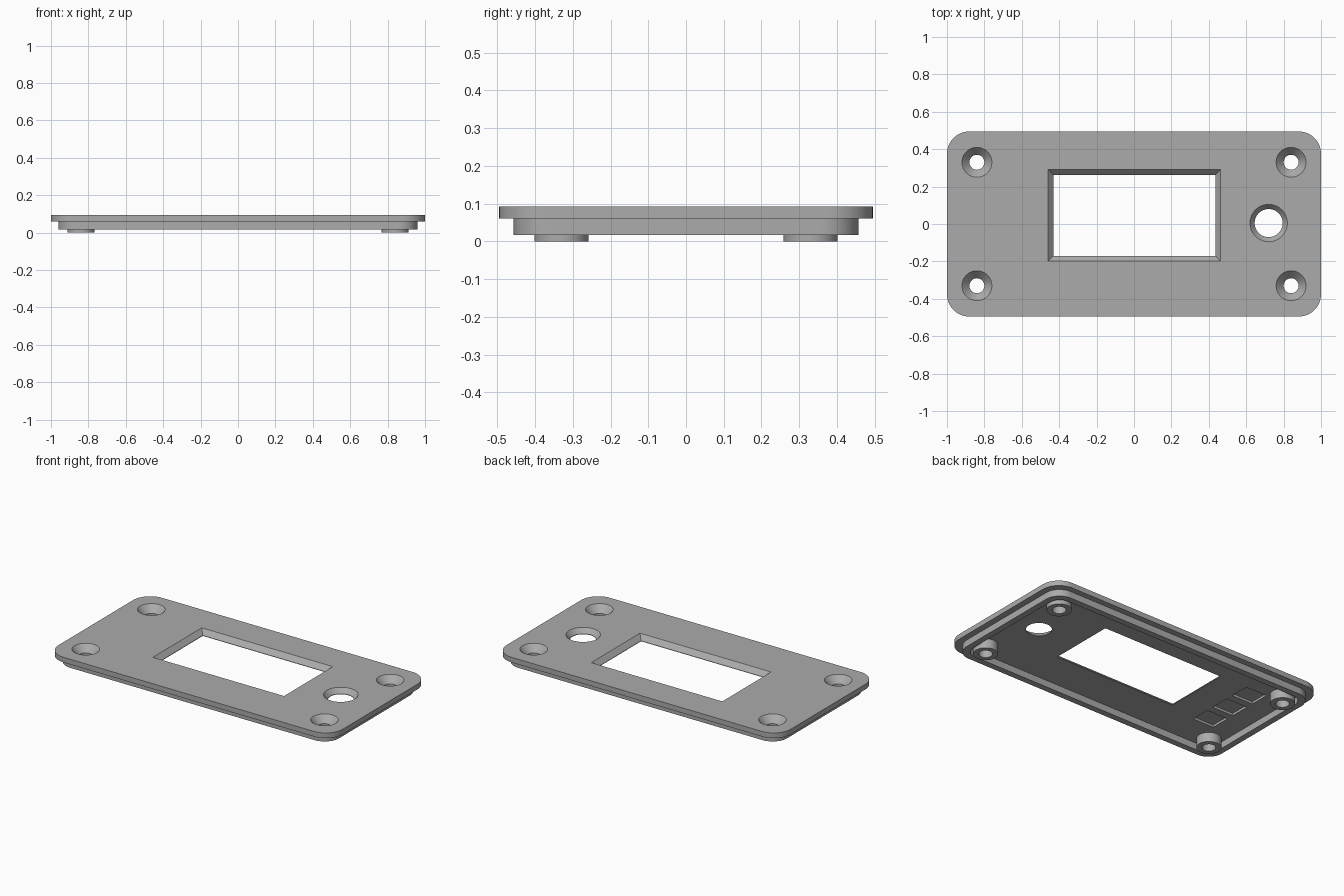
import bpy, bmesh
from math import sin, cos, pi

old = bpy.data.objects.get("Cube")
if old:
    bpy.data.objects.remove(old, do_unlink=True)

GREY = (0.41, 0.41, 0.41, 1)
grey = bpy.data.materials.new("grey plastic")
grey.use_nodes = True
grey.diffuse_color = GREY
grey.node_tree.nodes["Principled BSDF"].inputs["Base Color"].default_value = GREY

Z_TOP, Z_PLATE, Z_LIP = 0.093, 0.06, 0.017
OVER = 0.02     # how far cutters overshoot a surface


def outline(hx, hy, r=0, steps=12, centre=(0, 0)):
    """Rounded rectangle; r = hx = hy gives a circle, r = 0 a plain rectangle."""
    pts = []
    for q, (sx, sy) in enumerate([(1, 1), (-1, 1), (-1, -1), (1, -1)]):
        last = r == hx
        count = 1 if r == 0 else (steps if last else steps + 1)
        for i in range(count):
            a = (q + i / steps) * pi / 2
            pts.append((centre[0] + sx * (hx - r) + r * cos(a),
                        centre[1] + sy * (hy - r) + r * sin(a)))
    return pts


def circle(r, centre):
    return outline(r, r, r, 12, centre)


def add_solid(bm, layers):
    """Closed solid through stacked outlines, each given as (points, z), bottom first."""
    rings = [[bm.verts.new((x, y, z)) for x, y in pts] for pts, z in layers]
    n = len(rings[0])
    bm.faces.new(reversed(rings[0]))
    bm.faces.new(rings[-1])
    for low, high in zip(rings, rings[1:]):
        for i in range(n):
            j = (i + 1) % n
            bm.faces.new((low[i], low[j], high[j], high[i]))


def make(name, solids):
    bm = bmesh.new()
    for layers in solids:
        add_solid(bm, layers)
    mesh = bpy.data.meshes.new(name)
    bm.to_mesh(mesh)
    bm.free()
    mesh.materials.append(grey)
    ob = bpy.data.objects.new(name, mesh)
    bpy.context.collection.objects.link(ob)
    return ob


def finish(ob, cutters):
    """Cut the part, then shade its curved walls smooth."""
    bpy.ops.object.select_all(action='DESELECT')
    bpy.context.view_layer.objects.active = ob
    ob.select_set(True)
    for cutter in cutters:
        mod = ob.modifiers.new("cut", 'BOOLEAN')
        mod.operation, mod.solver, mod.object = 'DIFFERENCE', 'EXACT', cutter
        bpy.ops.object.modifier_apply(modifier=mod.name)
    bpy.ops.object.shade_smooth_by_angle(angle=pi / 6)


corners = [(sx * 0.84, sy * 0.33) for sx in (-1, 1) for sy in (-1, 1)]

# Cutters: countersunk screw holes
screw_cut = make("screw_hole_cutter", [
    [(circle(0.04, c), -OVER), (circle(0.04, c), 0.05),
     (circle(0.08, c), Z_TOP), (circle(0.08, c), Z_TOP + OVER)] for c in corners])

# Cutter: round button hole with a chamfer
button = (0.72, 0.005)
button_cut = make("button_hole_cutter", [
    [(circle(0.075, button), Z_PLATE - OVER), (circle(0.075, button), Z_PLATE + 0.003),
     (circle(0.1, button), Z_TOP), (circle(0.1, button), Z_TOP + OVER)]])

# Cutter: display window with sloping sides
mid = (0.002, 0.046)
inner, outer = outline(0.433, 0.216, centre=mid), outline(0.461, 0.245, centre=mid)
window_cut = make("window_cutter", [
    [(inner, Z_PLATE - OVER), (inner, Z_PLATE + 0.003), (outer, Z_TOP), (outer, Z_TOP + OVER)]])

# Cutter: three shallow pockets in the underside
pocket_cut = make("pocket_cutter", [
    [(outline(0.075, 0.063, centre=(-0.70, y)), z) for z in (Z_PLATE - OVER, Z_PLATE + 0.015)]
    for y in (-0.15, 0.025, 0.2)])

# Cutter: hollow of the lip
hollow_cut = make("lip_hollow_cutter", [
    [(outline(0.92, 0.417, 0.07), z) for z in (Z_LIP - OVER, Z_PLATE + OVER)]])

# Face plate
plate = make("face_plate", [[(outline(1, 0.495, 0.12), z) for z in (Z_PLATE, Z_TOP)]])
finish(plate, [screw_cut, button_cut, window_cut, pocket_cut])

# Lip under the plate
lip = make("locating_lip", [[(outline(0.96, 0.457, 0.1), z) for z in (Z_LIP, Z_PLATE)]])
finish(lip, [hollow_cut])

# Screw bosses
bosses = make("screw_bosses", [[(circle(0.072, c), z) for z in (0, Z_PLATE)] for c in corners])
finish(bosses, [screw_cut])

for cutter in (screw_cut, button_cut, window_cut, pocket_cut, hollow_cut):
    cutter.hide_render = True
    cutter.hide_viewport = True
